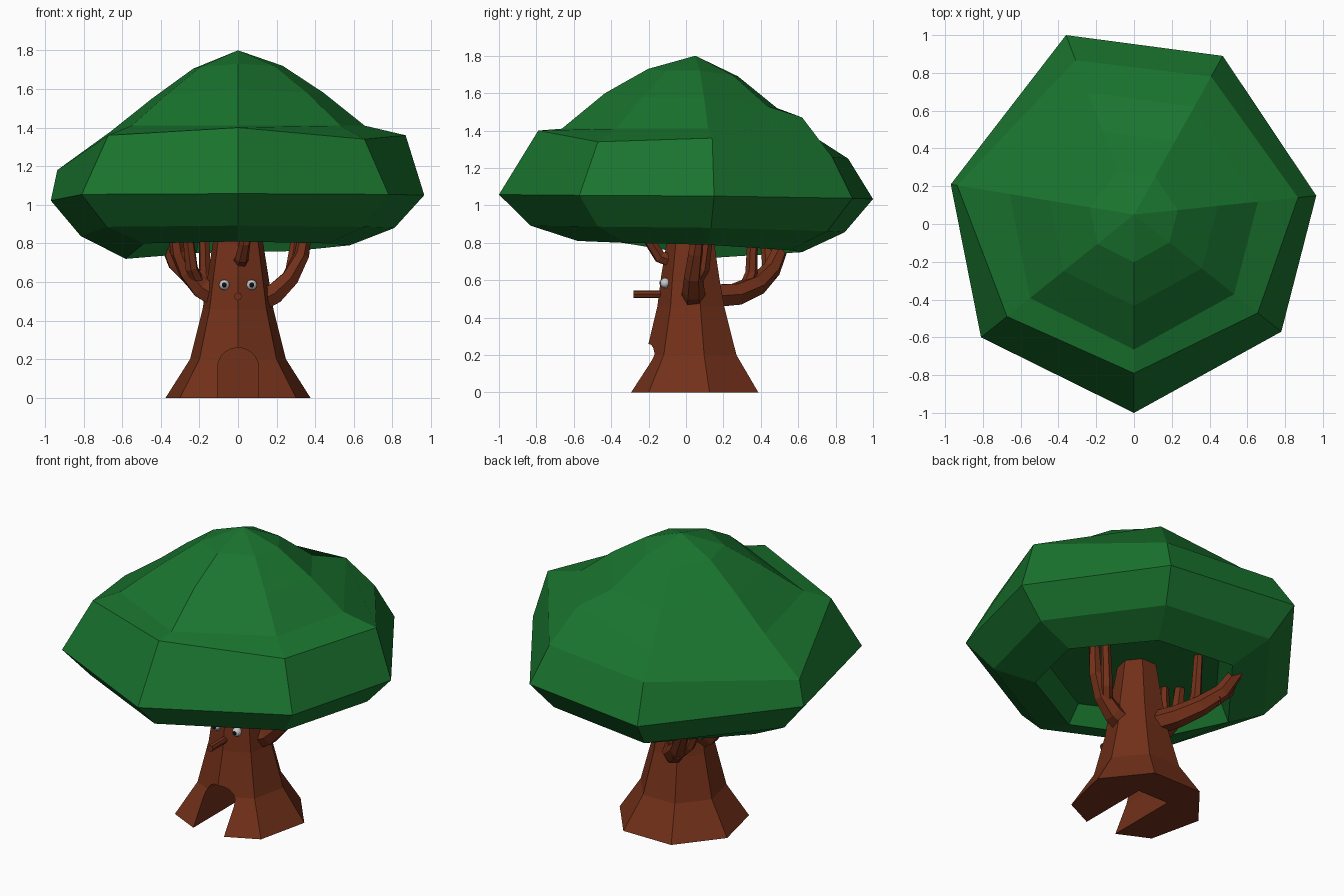
import bpy, bmesh, math
from mathutils import Vector

if "Cube" in bpy.data.objects:
    bpy.data.objects.remove(bpy.data.objects["Cube"])


def material(name, rgb):
    m = bpy.data.materials.new(name)
    m.diffuse_color = (*rgb, 1)
    m.use_nodes = True
    m.node_tree.nodes["Principled BSDF"].inputs["Base Color"].default_value = m.diffuse_color
    return m


GREEN = material("leaf_green", (0.010, 0.175, 0.028))
BROWN = material("bark_brown", (0.17, 0.030, 0.010))
WHITE = material("eye_white", (0.6, 0.6, 0.6))
BLACK = material("pupil_black", (0.005, 0.005, 0.005))


def finish(name, bm, mat=None):
    bmesh.ops.recalc_face_normals(bm, faces=bm.faces)
    me = bpy.data.meshes.new(name)
    bm.to_mesh(me)
    bm.free()
    ob = bpy.data.objects.new(name, me)
    bpy.context.collection.objects.link(ob)
    if mat:
        me.materials.append(mat)
    return ob


def loft(name, rings, mat, cap_start=False, cap_end=False, tip=None):
    """Skin a list of equal-length point rings."""
    bm = bmesh.new()
    rows = [[bm.verts.new(p) for p in ring] for ring in rings]
    n = len(rows[0])
    for a, b in zip(rows, rows[1:]):
        for i in range(n):
            j = (i + 1) % n
            bm.faces.new((a[i], a[j], b[j], b[i]))
    if cap_start:
        bm.faces.new(rows[0])
    if cap_end:
        bm.faces.new(rows[-1])
    if tip:
        t = bm.verts.new(tip)
        for i in range(n):
            bm.faces.new((rows[-1][i], rows[-1][(i + 1) % n], t))
    return finish(name, bm, mat)


def branch(name, pts, sides=6):
    """Tapered tube through (x, y, z, radius) points."""
    rings = []
    for k, p in enumerate(pts):
        a, b = pts[max(k - 1, 0)], pts[min(k + 1, len(pts) - 1)]
        q = (Vector(b[:3]) - Vector(a[:3])).to_track_quat('Z', 'Y')
        rings.append([Vector(p[:3]) + q @ Vector((p[3] * math.cos(math.tau * i / sides),
                      p[3] * math.sin(math.tau * i / sides), 0)) for i in range(sides)])
    return loft(name, rings, BROWN, True, True)


# Canopy: seven-sided crown with a recessed underside
# column = rim x, y, shoulder scale, then height shifts (underside, shoulder, dome foot, dome middle)
columns = [(0, -1.0, .80, .02, .06, 0, .02), (.78, -.57, .84, .01, 0, 0, 0),
           (.965, .15, .90, 0, .02, 0, 0), (.47, .89, .87, -.03, -.08, .06, -.05),
           (-.36, 1.0, .86, -.04, -.09, -.05, -.06), (-.97, .21, .965, -.07, -.16, -.03, -.03),
           (-.81, -.6, .83, .01, .02, 0, -.01)]
# Ring = scale (None = the column's shoulder scale), height, which shift applies, shift strength
levels = [(.52, .91, 3, 0), (.60, .79, 3, 1), (.84, .88, 3, .6), (1, 1.05, 3, .4),
          (None, 1.34, 4, 1), (.68, 1.41, 5, 1), (.46, 1.58, 6, 1), (.24, 1.72, 6, .5)]
canopy = []
for s, z, k, w in levels:
    ring = []
    for c in columns:
        f = s or c[2]
        ring.append((c[0] * f, c[1] * f + (1 - f) * .05, z + c[k] * w))
    canopy.append(ring)
loft("canopy", canopy, GREEN, cap_start=True, tip=(0, .05, 1.8))

# Trunk: seven-sided, flared at the foot
trunk_rings = []
for z, r, cy in [(0, .385, .04), (.2, .255, .04), (.46, .188, .035), (.62, .163, .03), (.95, .11, .03)]:
    trunk_rings.append([(r * math.cos(-math.pi / 2 + math.tau * i / 7),
                         cy + r * math.sin(-math.pi / 2 + math.tau * i / 7), z) for i in range(7)])
trunk = loft("trunk", trunk_rings, BROWN, True, True)

# Arched doorway cut into the trunk
arch = [(-.107, -.1), (.107, -.1)] + [(.107 * math.cos(math.pi * i / 10),
        .153 + .107 * math.sin(math.pi * i / 10)) for i in range(11)]
cutter = loft("doorway_cutter", [[(x, y, z) for x, z in arch] for y in (-.6, .17)], BROWN, True, True)
cutter.hide_render = True
cut = trunk.modifiers.new("doorway", 'BOOLEAN')
cut.operation, cut.solver, cut.object = 'DIFFERENCE', 'EXACT', cutter
bpy.context.view_layer.update()
dg = bpy.context.evaluated_depsgraph_get()
cut_mesh = bpy.data.meshes.new_from_object(trunk.evaluated_get(dg))
trunk.modifiers.clear()
trunk.data = cut_mesh
bpy.data.objects.remove(cutter)

# Branches
branch("right_branch", [(.08, .04, .49, .07), (.19, .04, .54, .06), (.27, .04, .62, .05),
                        (.33, .05, .74, .04), (.36, .07, .93, .03)])
branch("right_branch_fork", [(.24, .04, .58, .038), (.28, .09, .66, .036), (.32, .13, .93, .026)])
branch("left_branch", [(-.08, .04, .51, .07), (-.19, .04, .57, .06), (-.26, .03, .65, .05),
                       (-.31, .02, .75, .04), (-.34, 0, .93, .03)])
branch("left_branch_fork", [(-.20, .04, .58, .038), (-.24, -.02, .67, .034), (-.27, -.05, .93, .026)])
branch("back_branch", [(-.03, .12, .515, .07), (-.10, .27, .525, .065), (-.18, .38, .575, .058),
                       (-.27, .46, .66, .05), (-.34, .52, .80, .038), (-.37, .53, .93, .032)])
branch("back_branch_fork", [(-.15, .32, .56, .036), (-.17, .35, .64, .033), (-.18, .36, .93, .026)])
branch("back_branch_side_fork", [(-.24, .44, .61, .04), (-.33, .44, .69, .034), (-.41, .42, .88, .026)])
branch("front_branch", [(.01, -.06, .70, .042), (.02, -.14, .725, .036), (.035, -.19, .80, .03),
                        (.04, -.21, .93, .026)])

# Nose twig
branch("nose", [(0, -.08, .525, .021), (0, -.28, .525, .021)], 7)

# Eyes with pupils
for side, label in ((-1, "left"), (1, "right")):
    for part, mat, r, y in (("eye", WHITE, .027, -.112), ("pupil", BLACK, .015, -.128)):
        bpy.ops.mesh.primitive_uv_sphere_add(segments=16, ring_count=10, radius=r,
                                             location=(side * .071, y, .585))
        ob = bpy.context.object
        ob.name = f"{label}_{part}"
        ob.data.materials.append(mat)
        bpy.ops.object.shade_smooth()
